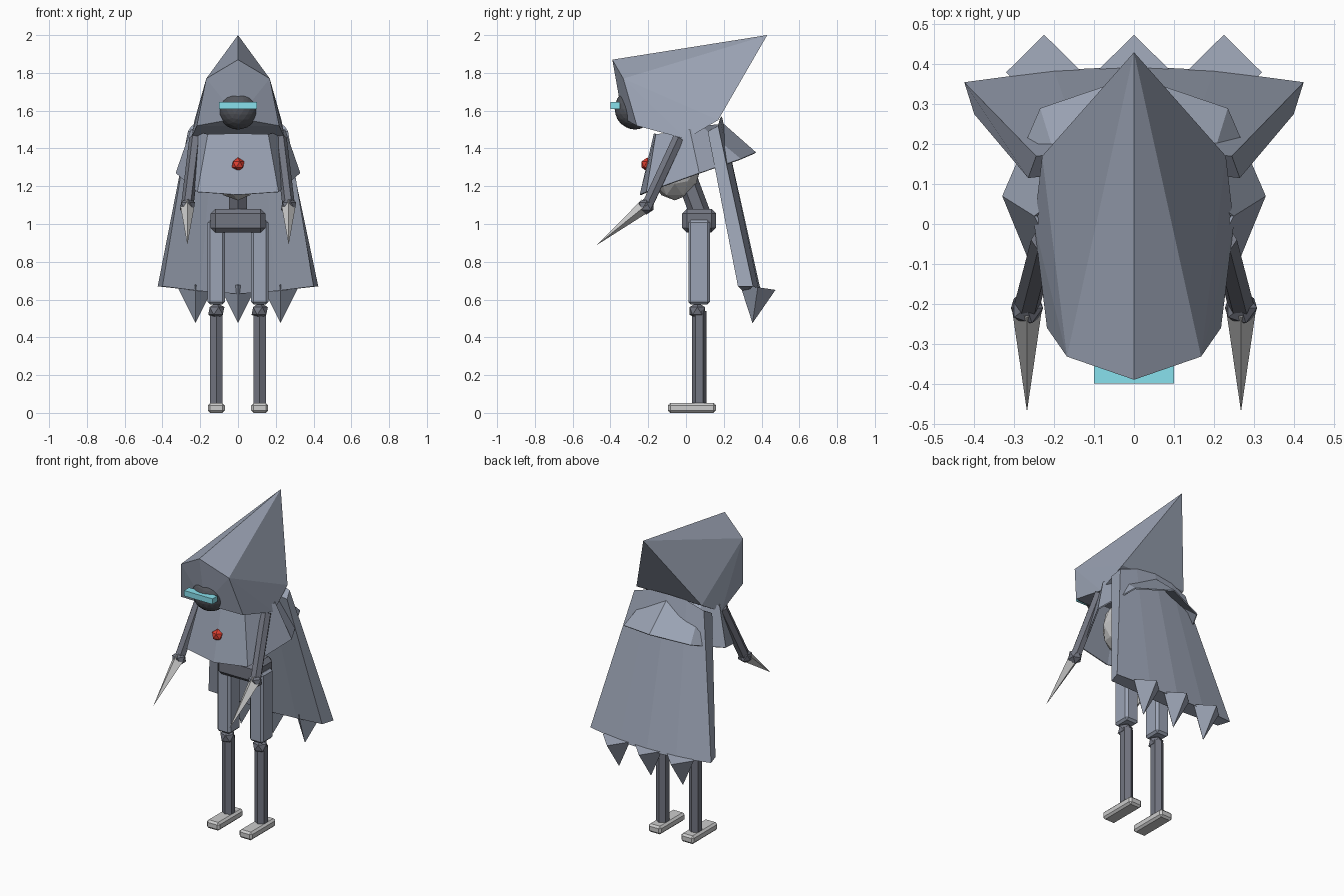
import bpy, bmesh
from mathutils import Vector, Matrix

if "Cube" in bpy.data.objects:
    bpy.data.objects.remove(bpy.data.objects["Cube"])

CLOTH = (.33, .37, .46, 1)
DARK = (.17, .18, .22, 1)
BLACK = (.09, .095, .11, 1)
METAL = (.6, .61, .62, 1)


def finish(name, bm, color):
    bmesh.ops.recalc_face_normals(bm, faces=bm.faces[:])
    me = bpy.data.meshes.new(name)
    bm.to_mesh(me)
    bm.free()
    ob = bpy.data.objects.new(name, me)
    bpy.context.collection.objects.link(ob)
    mat = bpy.data.materials.new(name)
    mat.diffuse_color = color
    mat.use_nodes = True
    mat.node_tree.nodes["Principled BSDF"].inputs["Base Color"].default_value = mat.diffuse_color
    me.materials.append(mat)
    return ob


def box(name, lo, hi, bevel, color):
    lo, hi = Vector(lo), Vector(hi)
    bm = bmesh.new()
    m = Matrix.Translation((lo + hi) / 2) @ Matrix.Diagonal((*(hi - lo), 1))
    bmesh.ops.create_cube(bm, size=1, matrix=m)
    if bevel:
        bmesh.ops.bevel(bm, geom=bm.edges[:], offset=bevel, segments=1, affect='EDGES')
    return finish(name, bm, color)


def rod(name, a, b, r1, r2, color, sides=6):
    a, b = Vector(a), Vector(b)
    d = b - a
    m = Matrix.Translation((a + b) / 2) @ Vector((0, 0, 1)).rotation_difference(d).to_matrix().to_4x4()
    bm = bmesh.new()
    bmesh.ops.create_cone(bm, cap_ends=True, segments=sides, radius1=r1, radius2=r2,
                          depth=d.length, matrix=m)
    return finish(name, bm, color)


def ball(name, c, size, color, sub=1):
    bm = bmesh.new()
    m = Matrix.Translation(c) @ Matrix.Diagonal((*size, 1))
    bmesh.ops.create_icosphere(bm, subdivisions=sub, radius=1, matrix=m)
    return finish(name, bm, color)


def mirror_x(points):
    return points + [(-x, y, z) for x, y, z in points if x]


def loft(name, rings, caps, color):
    bm = bmesh.new()
    rows = [[bm.verts.new(p) for p in r] for r in rings]
    n = len(rows[0])
    for lo, hi in zip(rows, rows[1:]):
        for i in range(n):
            j = (i + 1) % n
            bm.faces.new((lo[i], lo[j], hi[j], hi[i]))
    if caps:
        bm.faces.new(rows[0])
        bm.faces.new(rows[-1])
    return finish(name, bm, color)


def ring(half):
    # half loop from front centre to back centre, mirrored into a closed loop
    return half + [(-x, y, z) for x, y, z in reversed(half[1:-1])]


# Legs and arms
for side, s in (("left", -1), ("right", 1)):
    x = 0.115 * s
    box(side + "_foot", (x - .045, -.095, 0), (x + .045, .158, .052), .012, METAL)
    rod(side + "_shin", (x, .07, .04), (x, .07, .54), .038, .038, DARK)
    ball(side + "_knee", (x, .06, .54), (.048, .048, .045), DARK)
    box(side + "_thigh", (x - .047, .012, .575), (x + .047, .127, 1.02), .013, CLOTH)
    ax = 0.268 * s
    rod(side + "_arm", (.225 * s, -.04, 1.455), (ax, -.205, 1.1), .033, .033, DARK)
    ball(side + "_wrist", (ax, -.21, 1.095), (.045, .045, .045), DARK)
    rod(side + "_claw", (ax, -.21, 1.1), (ax, -.47, .89), .038, 0, METAL, 4)

# Pelvis, waist and torso
box("pelvis", (-.145, -.02, .955), (.145, .16, 1.08), .025, DARK)
rod("waist", (0, .08, 1.04), (0, -.01, 1.28), .055, .055, DARK)
ball("torso", (0, -.06, 1.31), (.15, .14, .185), METAL, 2)

# Shoulder mantle, an open shell
mantle = loft("mantle", [
    ring([(0, -.245, 1.155), (.215, -.21, 1.17), (.33, .07, 1.27), (.235, .29, 1.345), (0, .37, 1.38)]),
    ring([(0, -.17, 1.48), (.16, -.16, 1.475), (.25, .02, 1.5), (.17, .08, 1.52), (0, .2, 1.53)]),
], False, CLOTH)
mod = mantle.modifiers.new("thickness", 'SOLIDIFY')
mod.thickness = .008
ball("chest_gem", (0, -.205, 1.315), (.037, .035, .037), (.75, .05, .03, 1))

# Back cape with thick hem
loft("cape", [
    ring([(0, .31, .63), (.2, .30, .645), (.40, .275, .67), (.425, .355, .67), (.2, .385, .655), (0, .395, .65)]),
    ring([(0, .13, 1.49), (.13, .13, 1.5), (.265, .115, 1.49), (.245, .17, 1.52), (.13, .18, 1.56), (0, .19, 1.57)]),
], True, CLOTH)
for name, x in (("left", -.225), ("middle", 0), ("right", .225)):
    rod(name + "_cape_tatter", (x, .38, .665), (x, .352, .475), .095, 0, CLOTH, 4)

# Hood as a faceted hull, with the head showing in front
bm = bmesh.new()
for p in mirror_x([(0, .43, 2.0), (0, -.39, 1.87), (.168, -.332, 1.77), (.218, -.26, 1.52),
                   (.25, .0, 1.45), (.23, .17, 1.55), (0, -.335, 1.56)]):
    bm.verts.new(p)
bmesh.ops.convex_hull(bm, input=bm.verts[:])
finish("hood", bm, CLOTH)
ball("head", (0, -.27, 1.61), (.108, .108, .11), BLACK, 3)
box("visor", (-.1, -.4, 1.61), (.1, -.35, 1.645), 0, (.25, .75, .85, 1))
